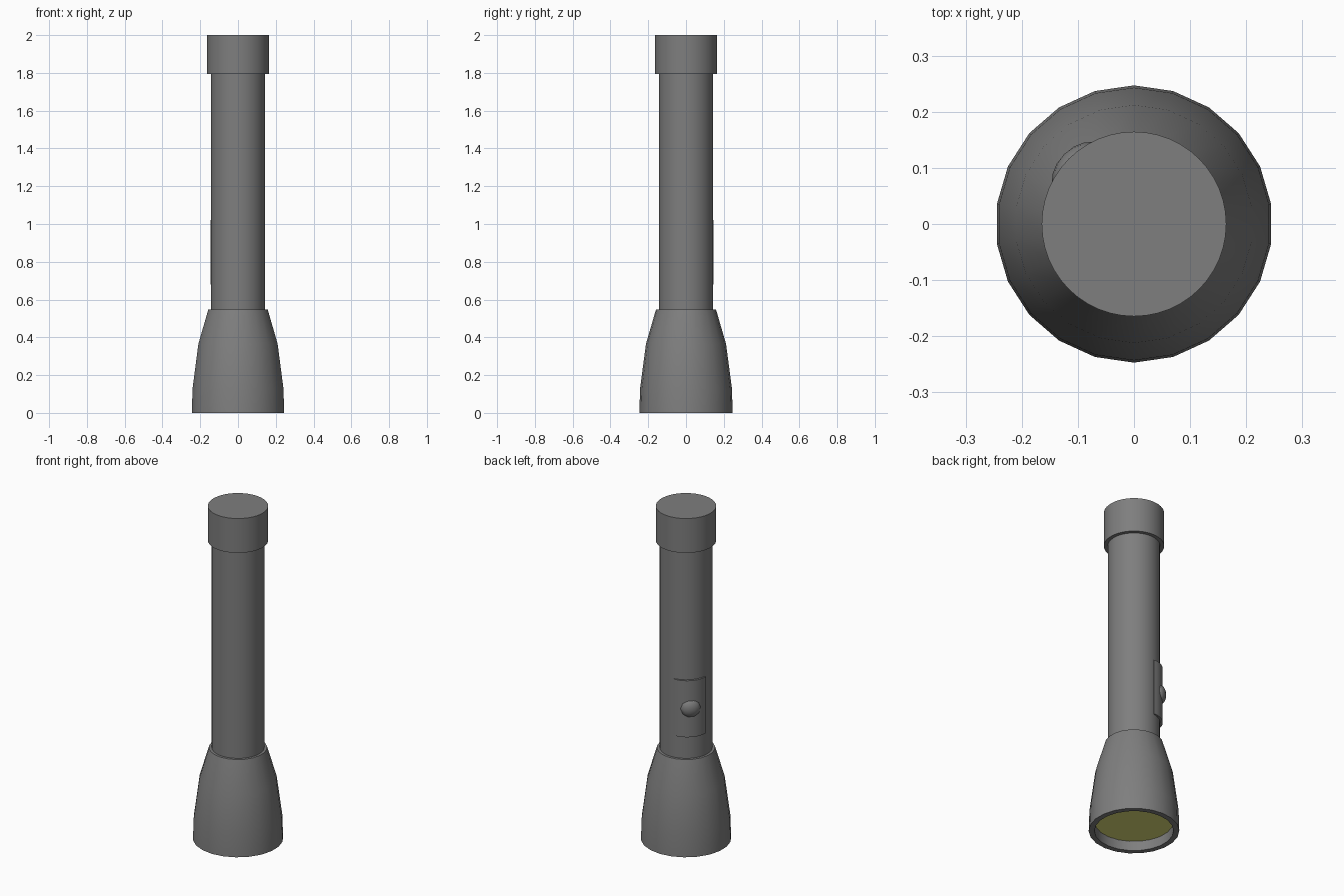
import bpy, bmesh
from math import pi, sin, cos, radians
from mathutils import Matrix

cube = bpy.data.objects.get("Cube")
if cube:
    bpy.data.objects.remove(cube, do_unlink=True)


def material(name, rgb):
    m = bpy.data.materials.new(name)
    m.use_nodes = True
    m.diffuse_color = (*rgb, 1)
    m.node_tree.nodes["Principled BSDF"].inputs["Base Color"].default_value = (*rgb, 1)
    return m


grey = material("dark grey", (0.21, 0.21, 0.21))
yellow = material("lens yellow", (0.72, 0.72, 0.19))


def finish(name, bm, mat):
    bmesh.ops.recalc_face_normals(bm, faces=bm.faces)
    mesh = bpy.data.meshes.new(name)
    bm.to_mesh(mesh)
    bm.free()
    mesh.materials.append(mat)
    ob = bpy.data.objects.new(name, mesh)
    bpy.context.collection.objects.link(ob)
    bpy.ops.object.select_all(action='DESELECT')
    ob.select_set(True)
    bpy.context.view_layer.objects.active = ob
    bpy.ops.object.shade_smooth_by_angle(angle=radians(35))


def lathe(name, profile, sides, mat):
    """Turn a closed (radius, height) profile around z; one corner points to +y."""
    bm = bmesh.new()
    rings = []
    for r, z in profile:
        rings.append([bm.verts.new((r * sin(2 * pi * i / sides), r * cos(2 * pi * i / sides), z))
                      for i in range(sides)])
    for a, b in zip(rings, rings[1:] + rings[:1]):
        for i in range(sides):
            j = (i + 1) % sides
            bm.faces.new((a[i], a[j], b[j], b[i]))
    finish(name, bm, mat)


def cylinder(name, radius, z0, z1, sides, mat):
    bm = bmesh.new()
    bmesh.ops.create_cone(bm, cap_ends=True, segments=sides, radius1=radius, radius2=radius,
                          depth=z1 - z0,
                          matrix=Matrix.Translation((0, 0, (z0 + z1) / 2)))
    finish(name, bm, mat)


# Flared head with a recessed opening at the bottom
lathe("head", [(0.13, 0.547), (0.159, 0.547), (0.212, 0.365), (0.243, 0.13), (0.247, 0),
               (0.216, 0), (0.216, 0.068), (0.13, 0.068)], 22, grey)
cylinder("lens", 0.22, 0.058, 0.064, 22, yellow)

# Handle and end cap
cylinder("handle", 0.1435, 0.5, 1.85, 32, grey)
cylinder("end_cap", 0.1645, 1.793, 2.0, 48, grey)

# Curved switch plate wrapped on the back of the handle
SWITCH = radians(135)
SPAN = radians(37)
Z0, Z1 = 0.68, 1.02
STEPS = 10
bm = bmesh.new()
outline = []
for i in range(STEPS + 1):
    t = 2 * i / STEPS - 1
    outline.append((0.157 - 0.009 * t * t, SWITCH + t * SPAN))
for i in range(STEPS, -1, -1):
    outline.append((0.134, SWITCH + (2 * i / STEPS - 1) * SPAN))
face = bm.faces.new([bm.verts.new((r * cos(a), r * sin(a), Z0)) for r, a in outline])
top = bmesh.ops.extrude_face_region(bm, geom=[face])
bmesh.ops.translate(bm, vec=(0, 0, Z1 - Z0),
                    verts=[g for g in top["geom"] if isinstance(g, bmesh.types.BMVert)])
finish("switch_plate", bm, grey)

# Flattened round button, its axis pointing out of the plate
bm = bmesh.new()
place = (Matrix.Translation((0.14 * cos(SWITCH), 0.14 * sin(SWITCH), (Z0 + Z1) / 2))
         @ Matrix.Rotation(SWITCH, 4, 'Z') @ Matrix.Rotation(pi / 2, 4, 'Y')
         @ Matrix.Diagonal((0.057, 0.057, 0.036, 1)))
bmesh.ops.create_uvsphere(bm, u_segments=10, v_segments=8, radius=1, matrix=place)
finish("switch_button", bm, grey)
